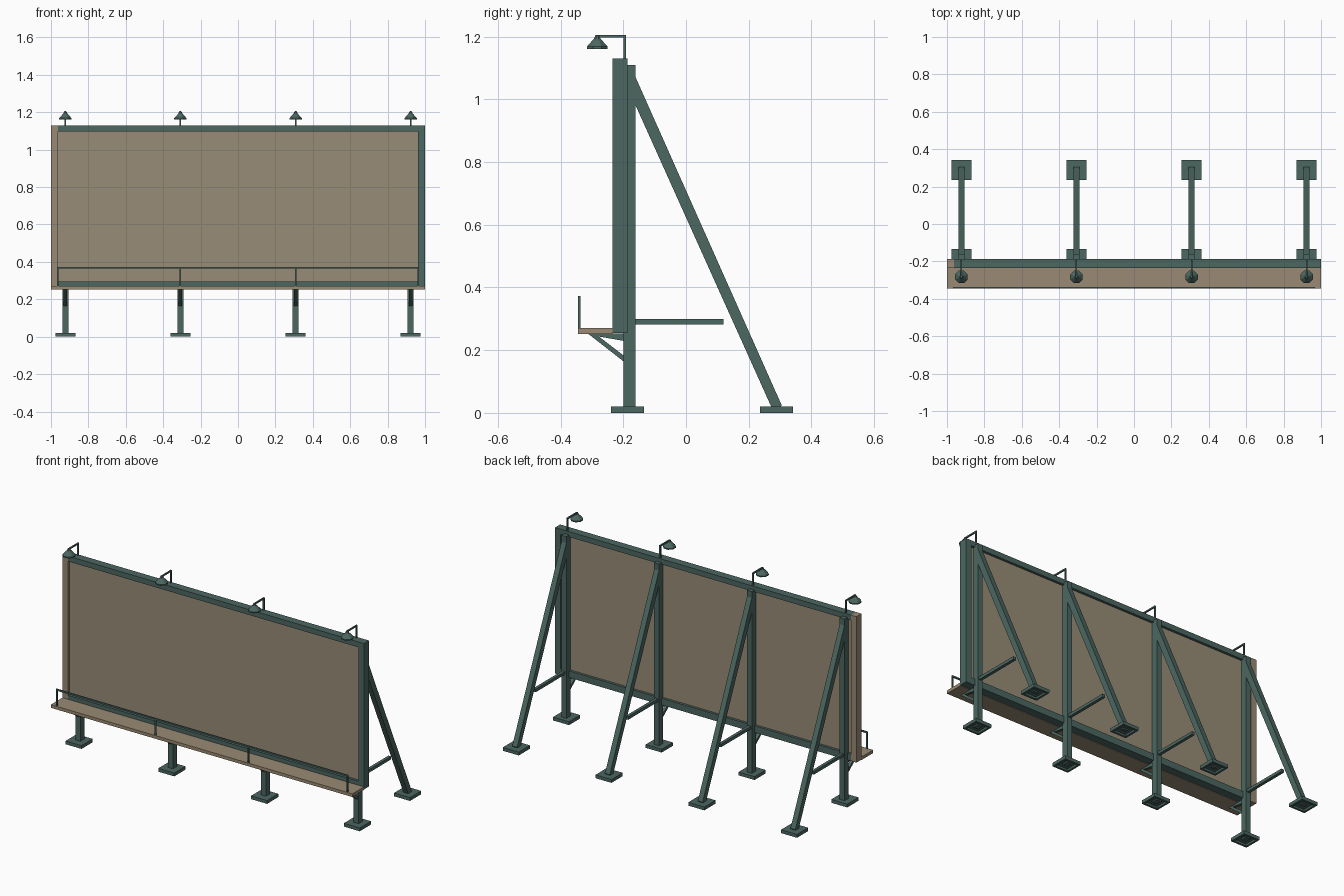
import bpy, bmesh, math
from mathutils import Vector

if "Cube" in bpy.data.objects:
    bpy.data.objects.remove(bpy.data.objects["Cube"])


def material(name, rgb):
    m = bpy.data.materials.new(name)
    m.diffuse_color = (*rgb, 1)
    m.use_nodes = True
    m.node_tree.nodes["Principled BSDF"].inputs["Base Color"].default_value = m.diffuse_color
    return m


GREEN = material("dark green metal", (0.072, 0.135, 0.120))
TAN = material("tan panel", (0.31, 0.265, 0.185))
WOOD = material("warm tan board", (0.32, 0.255, 0.175))


def finish(name, bm, mat):
    bmesh.ops.recalc_face_normals(bm, faces=bm.faces)
    me = bpy.data.meshes.new(name)
    bm.to_mesh(me)
    bm.free()
    me.materials.append(mat)
    ob = bpy.data.objects.new(name, me)
    bpy.context.collection.objects.link(ob)
    return ob


def box(name, x0, x1, y0, y1, z0, z1, mat=GREEN):
    bm = bmesh.new()
    bmesh.ops.create_cube(bm, size=1)
    for v in bm.verts:
        v.co = Vector((x1 if v.co.x > 0 else x0,
                       y1 if v.co.y > 0 else y0,
                       z1 if v.co.z > 0 else z0))
    return finish(name, bm, mat)


def side_profile(name, x, width, pts):
    """Extrude a y-z outline along x."""
    bm = bmesh.new()
    f = bm.faces.new([bm.verts.new((x - width / 2, y, z)) for y, z in pts])
    ext = bmesh.ops.extrude_face_region(bm, geom=[f])["geom"]
    vs = [g for g in ext if isinstance(g, bmesh.types.BMVert)]
    bmesh.ops.translate(bm, verts=vs, vec=(width, 0, 0))
    return finish(name, bm, GREEN)


def foot(name, x, y):
    """Base plate with a hollow underside."""
    ob = box(name, x - 0.053, x + 0.053, y - 0.053, y + 0.053, 0, 0.02)
    bm = bmesh.new()
    bm.from_mesh(ob.data)
    bm.faces.ensure_lookup_table()
    bottom = min(bm.faces, key=lambda f: f.calc_center_median().z)
    bmesh.ops.inset_region(bm, faces=[bottom], thickness=0.018)
    ext = bmesh.ops.extrude_face_region(bm, geom=[bottom])["geom"]
    bmesh.ops.translate(bm, vec=(0, 0, 0.012),
                        verts=[g for g in ext if isinstance(g, bmesh.types.BMVert)])
    if bottom.is_valid:
        bmesh.ops.delete(bm, geom=[bottom], context='FACES_ONLY')
    bmesh.ops.recalc_face_normals(bm, faces=bm.faces)
    bm.to_mesh(ob.data)
    bm.free()


def lamp_shade(name, x, y):
    """Eight-sided cone with a short rim."""
    bm = bmesh.new()
    rings = []
    for r, z in ((0.036, 1.161), (0.036, 1.168), (0.012, 1.193), (0.006, 1.205)):
        rings.append([bm.verts.new((x + r * math.cos(math.pi * (i + 0.5) / 4),
                                    y + r * math.sin(math.pi * (i + 0.5) / 4), z))
                      for i in range(8)])
    for a, b in zip(rings, rings[1:]):
        for i in range(8):
            j = (i + 1) % 8
            bm.faces.new((a[i], a[j], b[j], b[i]))
    bm.faces.new(rings[0])
    bm.faces.new(rings[-1])
    finish(name, bm, GREEN)


# Display panel and its frame
FY = (-0.235, -0.187)
box("display_panel", -0.965, 0.965, -0.220, -0.202, 0.27, 1.11, TAN)
box("frame_left", -1, -0.963, *FY, 0.255, 1.13, WOOD)
box("frame_right", 0.963, 1, *FY, 0.255, 1.13)
box("frame_top", -0.963, 0.963, *FY, 1.098, 1.13)
box("frame_bottom", -0.963, 0.963, *FY, 0.255, 0.295)

# Walkway and safety railing
box("walkway", -1, 1, -0.345, -0.235, 0.252, 0.271, WOOD)
box("railing_bar", -0.968, 0.968, -0.344, -0.336, 0.364, 0.373)
for x in (-0.964, -0.308, 0.308, 0.964):
    box("railing_post", x - 0.004, x + 0.004, -0.344, -0.336, 0.27, 0.366)

# Repeated supports and lamps
for x in (-0.923, -0.308, 0.308, 0.923):
    box("post", x - 0.016, x + 0.016, -0.199, -0.161, 0.004, 1.11)
    foot("front_foot", x, -0.187)
    foot("back_foot", x, 0.289)
    side_profile("back_strut", x, 0.032,
                 [(-0.165, 0.99), (-0.165, 1.08), (0.305, 0.025),
                  (0.297, 0.006), (0.278, 0.006)])
    box("cross_brace", x - 0.009, x + 0.009, -0.165, 0.12, 0.282, 0.30)

    # Brackets under the walkway
    side_profile("bracket_arm", x, 0.018,
                 [(-0.31, 0.253), (-0.195, 0.253), (-0.195, 0.229), (-0.28, 0.244)])
    side_profile("bracket_brace", x, 0.018,
                 [(-0.313, 0.253), (-0.290, 0.253), (-0.195, 0.180), (-0.195, 0.161)])

    # Lamp on a bent arm
    box("lamp_stem", x - 0.004, x + 0.004, -0.200, -0.192, 1.125, 1.205)
    box("lamp_arm", x - 0.004, x + 0.004, -0.283, -0.192, 1.198, 1.206)
    lamp_shade("lamp_shade", x, -0.283)
